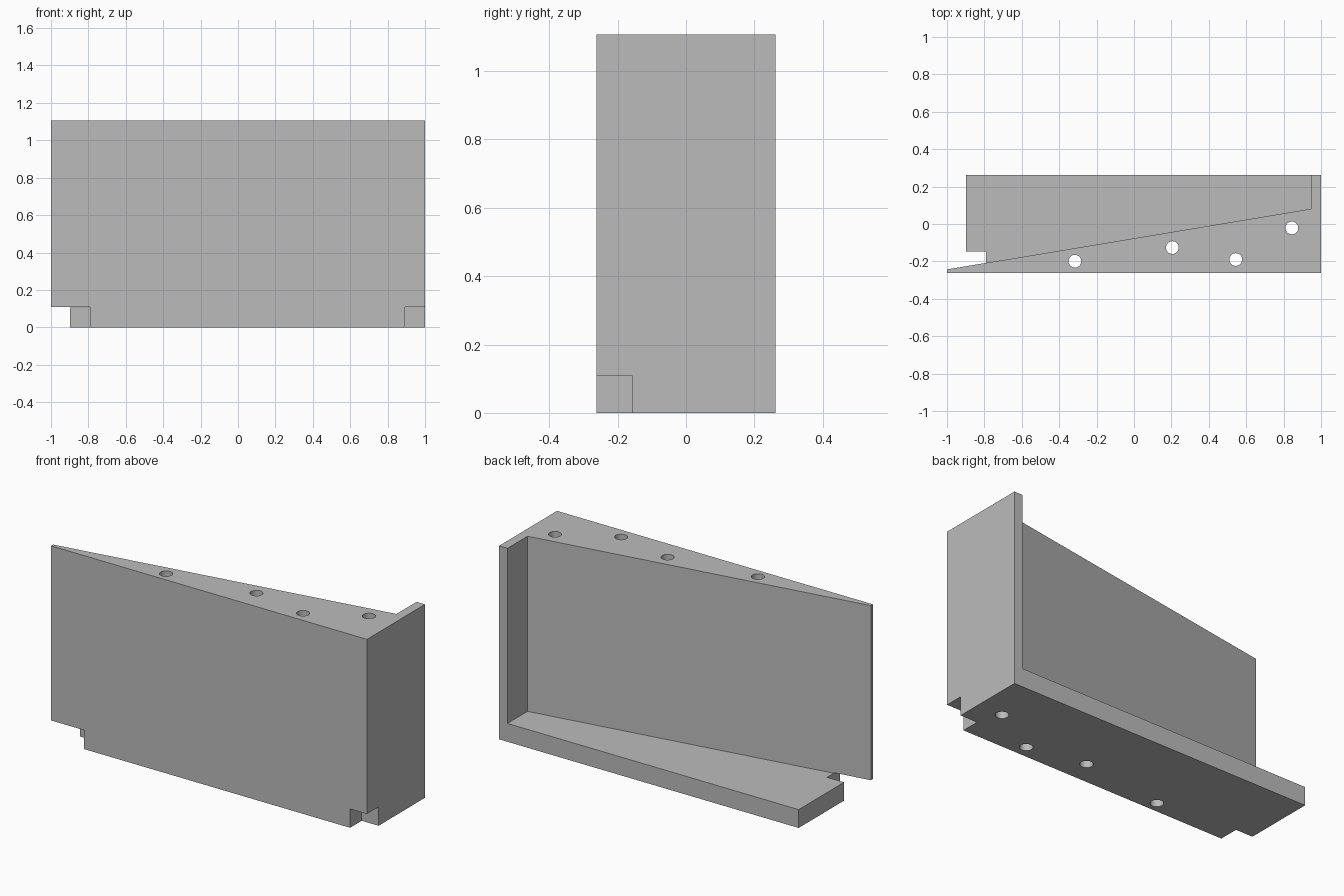
import bpy
import bmesh

if "Cube" in bpy.data.objects:
    bpy.data.objects.remove(bpy.data.objects["Cube"], do_unlink=True)

grey = bpy.data.materials.new("plain grey")
grey.use_nodes = True
colour = (0.5, 0.5, 0.5, 1)
grey.diffuse_color = colour
grey.node_tree.nodes["Principled BSDF"].inputs["Base Color"].default_value = colour

DEPTH = 0.262    # half depth
TOP = 1.107
FLOOR = 0.105    # top of the base plate
STEP = 0.108     # height of the bottom corner cuts
OUT = 1.1        # beyond every face, for cutters


def prism(name, outline, low, high):
    """Extrude a plan outline between two heights."""
    bm = bmesh.new()
    face = bm.faces.new([bm.verts.new((x, y, low)) for x, y in outline])
    new = bmesh.ops.extrude_face_region(bm, geom=[face])["geom"]
    moved = [v for v in new if isinstance(v, bmesh.types.BMVert)]
    bmesh.ops.translate(bm, verts=moved, vec=(0, 0, high - low))
    bmesh.ops.recalc_face_normals(bm, faces=bm.faces)
    mesh = bpy.data.meshes.new(name)
    bm.to_mesh(mesh)
    bm.free()
    mesh.materials.append(grey)
    obj = bpy.data.objects.new(name, mesh)
    bpy.context.collection.objects.link(obj)
    return obj


def box(x0, x1, y0, y1):
    return [(x0, y0), (x1, y0), (x1, y1), (x0, y1)]


def cut(target, cutter):
    mod = target.modifiers.new(cutter.name, "BOOLEAN")
    mod.operation = "DIFFERENCE"
    mod.solver = "EXACT"
    mod.object = cutter
    bpy.context.view_layer.objects.active = target
    bpy.ops.object.modifier_apply(modifier=mod.name)
    bpy.data.objects.remove(cutter, do_unlink=True)


# Solid block that holds the wedge, end wall and base plate
body = prism("wedge_bracket", box(-1, 1, -DEPTH, DEPTH), 0, TOP)

# Slanted pocket behind the wedge, its slope carried past the left end
slope = (0.081 + 0.243) / (0.947 + 1)
pocket = [(-OUT, -0.243 - slope * (OUT - 1)), (0.947, 0.081), (0.947, OUT), (-OUT, OUT)]
cut(body, prism("pocket_cutter", pocket, FLOOR, TOP + 1))

# Shortened base end and the two notched front corners, as one stepped cut and one box
left_cut = [(-OUT, -OUT), (-0.79, -OUT), (-0.79, -0.148), (-0.897, -0.148),
            (-0.897, OUT), (-OUT, OUT)]
cut(body, prism("left_notch_cutter", left_cut, -1, STEP))
cut(body, prism("right_notch_cutter", box(0.893, OUT, -OUT, -0.157), -1, STEP))

# Four bolt holes running right through
for x, y in [(-0.316, -0.199), (0.205, -0.126), (0.544, -0.19), (0.844, -0.021)]:
    bpy.ops.mesh.primitive_cylinder_add(vertices=48, radius=0.034, depth=4, location=(x, y, 0))
    drill = bpy.context.object
    drill.name = "hole_cutter"
    drill.data.materials.append(grey)
    cut(body, drill)

# Smooth hole walls, crisp edges elsewhere
bpy.ops.object.select_all(action="DESELECT")
body.select_set(True)
bpy.context.view_layer.objects.active = body
bpy.ops.object.shade_smooth_by_angle(angle=0.52)
